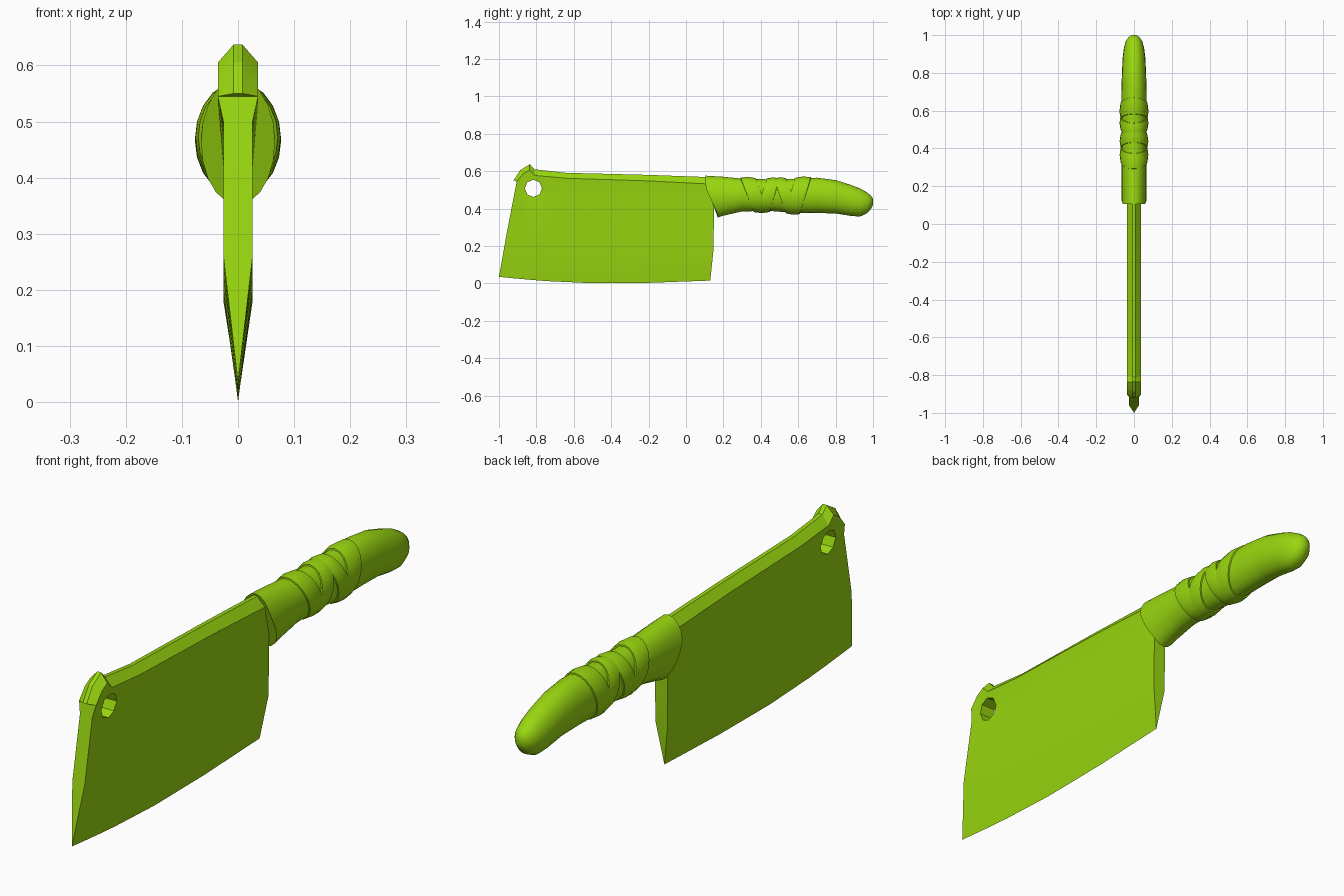
import bpy, bmesh, math

if "Cube" in bpy.data.objects:
    bpy.data.objects.remove(bpy.data.objects["Cube"])

mat = bpy.data.materials.new("lime")
mat.diffuse_color = (0.32, 0.68, 0.005, 1)
mat.use_nodes = True
mat.node_tree.nodes["Principled BSDF"].inputs["Base Color"].default_value = mat.diffuse_color


def make(name, verts, faces):
    me = bpy.data.meshes.new(name)
    bm = bmesh.new()
    vs = [bm.verts.new(v) for v in verts]
    for f in faces:
        bm.faces.new([vs[i] for i in f])
    bmesh.ops.recalc_face_normals(bm, faces=bm.faces)
    bm.to_mesh(me)
    bm.free()
    ob = bpy.data.objects.new(name, me)
    bpy.context.collection.objects.link(ob)
    me.materials.append(mat)
    return ob


def activate(ob):
    bpy.ops.object.select_all(action='DESELECT')
    ob.select_set(True)
    bpy.context.view_layer.objects.active = ob


def smooth(ob, angle):
    activate(ob)
    bpy.ops.object.shade_smooth_by_angle(angle=math.radians(angle))


def bridge(count, n, closed=False):
    """Quads joining successive rings of n points."""
    return [(r * n + i, r * n + (i + 1) % n,
             (r + 1) % count * n + (i + 1) % n, (r + 1) % count * n + i)
            for r in range(count if closed else count - 1) for i in range(n)]


# blade: columns of (y, z) for cutting edge, bevel top, flat top, spine edge, ridge
columns = [
    [(-1.0, .035), (-.96, .26), (-.914, .50), (-.905, .545), (-.922, .55)],
    [(-.93, .028), (-.91, .245), (-.885, .49), (-.87, .587), (-.887, .605)],
    [(-.83, .019), (-.83, .235), (-.84, .49), (-.838, .605), (-.835, .637)],
    [(-.74, .012), (-.76, .225), (-.79, .49), (-.808, .577), (-.81, .610)],
    [(-.50, .001), (-.53, .20), (-.60, .48), (-.64, .562), (-.64, .591)],
    [(-.20, .003), (-.20, .19), (-.20, .46), (-.20, .548), (-.20, .580)],
    [(.13, .015), (.147, .18), (.15, .42), (.15, .530), (.15, .567)],
]
half = [0, .026, .026, .036, .008]
verts = []
for col in columns:
    right = [(h, y, z) for h, (y, z) in zip(half, col)]
    verts += right + [(-x, y, z) for x, y, z in right[:0:-1]]
faces = bridge(len(columns), 9)
for o in (0, 9 * (len(columns) - 1)):
    faces.append((o, o + 1, o + 8))
    faces += [(o + i, o + i + 1, o + 8 - i, o + 9 - i) for i in (1, 2, 3)]
blade = make("blade", verts, faces)

# hanging hole
bpy.ops.mesh.primitive_cylinder_add(vertices=8, radius=.046, depth=.4,
                                    location=(0, -.816, .508),
                                    rotation=(0, math.pi / 2, 0))
cutter = bpy.context.object
cutter.name = "hole_cutter"
cutter.hide_render = True
mod = blade.modifiers.new("hole", 'BOOLEAN')
mod.operation = 'DIFFERENCE'
mod.solver = 'EXACT'
mod.object = cutter
activate(blade)
bpy.ops.object.modifier_apply(modifier="hole")
bpy.data.objects.remove(cutter)
smooth(blade, 25)

# handle sections: y, top z, bottom z, half width
sections = [
    (.105, .576, .352, .066), (.20, .570, .362, .066), (.30, .560, .385, .066),
    (.45, .556, .387, .066), (.60, .560, .375, .067), (.70, .565, .376, .067),
    (.80, .552, .374, .064), (.88, .527, .361, .060), (.93, .508, .357, .054),
    (.97, .485, .376, .043), (.99, .468, .400, .028), (1.0, .452, .420, .012),
]
N = 20


def section_at(y):
    for a, b in zip(sections, sections[1:]):
        if y <= b[0]:
            t = (y - a[0]) / (b[0] - a[0])
            return [p + (q - p) * t for p, q in zip(a, b)]
    return sections[-1]


def handle_point(y, a, off=0):
    _, top, bot, w = section_at(y)
    s = math.sin(a)
    return ((w + off) * math.cos(a), y,
            (top + bot) / 2 + ((top - bot) / 2 + off) * s)


angles = [2 * math.pi * i / N for i in range(N)]
verts = []
for k, sec in enumerate(sections):
    for a in angles:
        x, y, z = handle_point(sec[0], a)
        if k == 0:  # front end slants back towards the bottom
            y += .065 * min(1, max(0, (.51 - z) / .14))
        verts.append((x, y, z))
faces = bridge(len(sections), N)
last = (len(sections) - 1) * N
faces += [tuple(range(N)), tuple(range(last, last + N))]
smooth(make("handle", verts, faces), 40)

# grip wraps: tilted bands, (top start, top end, bottom start, bottom end)
bands = [(.29, .375, .36, .44), (.43, .50, .375, .45),
         (.47, .535, .53, .605), (.58, .67, .53, .61)]
profile = [(0, -.006), (.03, .005), (.5, .010), (.97, .005), (1, -.006)]
for n, (t0, t1, b0, b1) in enumerate(bands):
    verts = []
    for t, off in profile:
        for a in angles:
            u = (1 + math.sin(a)) / 2
            start, end = b0 + (t0 - b0) * u, b1 + (t1 - b1) * u
            verts.append(handle_point(start + (end - start) * t, a, off))
    smooth(make(f"grip_wrap_{n + 1}", verts, bridge(len(profile), N, True)), 40)
